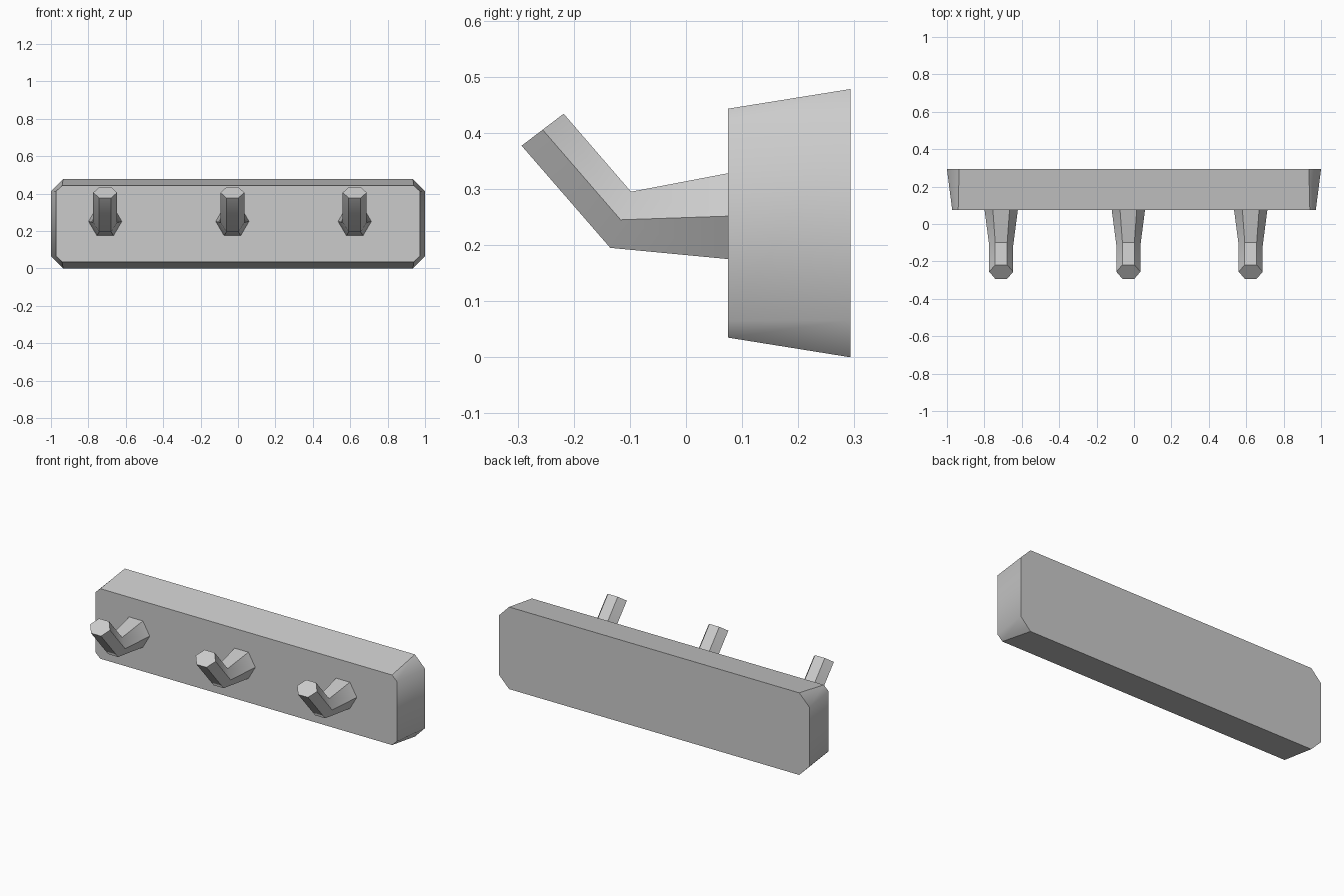
import bpy, bmesh, math
from mathutils import Vector

if "Cube" in bpy.data.objects:
    bpy.data.objects.remove(bpy.data.objects["Cube"], do_unlink=True)

GREY = (0.6, 0.6, 0.6, 1)
grey = bpy.data.materials.new("plain grey")
grey.use_nodes = True
grey.diffuse_color = GREY
grey.node_tree.nodes["Principled BSDF"].inputs["Base Color"].default_value = GREY


def loft(name, rings, is_sharp):
    """Skin a list of equal point rings, cap both ends, mark sharp edges."""
    bm = bmesh.new()
    loops = [[bm.verts.new(p) for p in ring] for ring in rings]
    n = len(loops[0])
    for a, b in zip(loops, loops[1:]):
        for i in range(n):
            j = (i + 1) % n
            bm.faces.new((a[i], a[j], b[j], b[i]))
    bm.faces.new(loops[0])
    bm.faces.new(loops[-1])
    bmesh.ops.recalc_face_normals(bm, faces=bm.faces)
    for f in bm.faces:
        f.smooth = True
    for e in bm.edges:
        e.smooth = not is_sharp(e)
    mesh = bpy.data.meshes.new(name)
    bm.to_mesh(mesh)
    bm.free()
    mesh.materials.append(grey)
    obj = bpy.data.objects.new(name, mesh)
    bpy.context.collection.objects.link(obj)
    return obj


# Back board: tapered slab with clipped corners
MID = 0.239


def board_ring(y, x, z, cx, cz):
    quarter = [(x, cz), (cx, z)]
    pts = quarter + [(-a, b) for a, b in reversed(quarter)]
    pts += [(-a, -b) for a, b in pts]
    return [(a, y, MID + b) for a, b in pts]


def board_sharp(e):
    a, b = (v.co for v in e.verts)
    return not (abs(a.y - b.y) > 0.1 and min(abs(a.x), abs(b.x)) > 0.95)


loft("back_board", [board_ring(0.075, 0.972, 0.204, 0.94, 0.174),
                    board_ring(0.293, 1.0, 0.239, 0.935, 0.173)], board_sharp)

# Pegs: bent six-sided hooks; each section is bottom (y, z), top (y, z), half width
SECTIONS = [((0.075, 0.175), (0.075, 0.328), 0.089),
            ((-0.135, 0.195), (-0.098, 0.295), 0.064),
            ((-0.293, 0.377), (-0.218, 0.434), 0.064)]


def peg_ring(x, low, high, w):
    low, high = Vector((x, *low)), Vector((x, *high))
    mid, side = (low + high) / 2, Vector((w, 0, 0))
    return [mid + side, high + side / 2, high - side / 2,
            mid - side, low - side / 2, low + side / 2]


def peg_sharp(e):
    return e.calc_face_angle(0) > math.radians(50)


for side, x in (("right", -0.71), ("middle", -0.03), ("left", 0.624)):
    loft(side + "_peg", [peg_ring(x, *s) for s in SECTIONS], peg_sharp)
